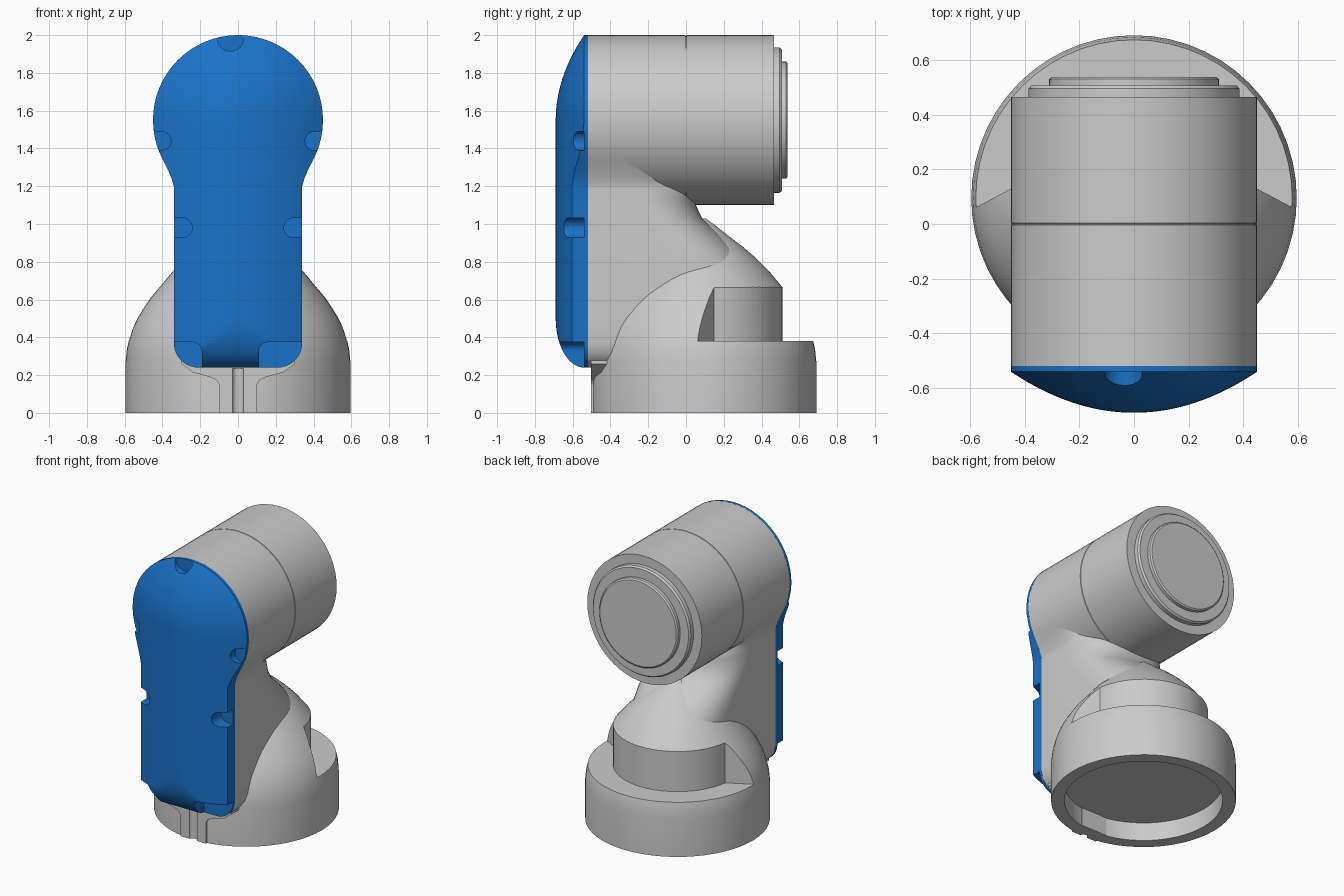
import bpy, bmesh, math

if "Cube" in bpy.data.objects:
    bpy.data.objects.remove(bpy.data.objects["Cube"])

CY = 0.095           # y of the base axis
R, ZC = 0.45, 1.55   # joint radius and height


def finish(bm, name):
    bmesh.ops.remove_doubles(bm, verts=bm.verts, dist=1e-5)
    bmesh.ops.recalc_face_normals(bm, faces=bm.faces)
    me = bpy.data.meshes.new(name)
    bm.to_mesh(me)
    bm.free()
    ob = bpy.data.objects.new(name, me)
    bpy.context.collection.objects.link(ob)
    return ob


def loft(name, rings, caps=True, wrap=False):
    bm = bmesh.new()
    vs = [[bm.verts.new(p) for p in r] for r in rings]
    n = len(rings[0])
    for a, b in zip(vs, vs[1:] + (vs[:1] if wrap else [])):
        for i in range(n):
            j = (i + 1) % n
            bm.faces.new((a[i], a[j], b[j], b[i]))
    if caps:
        bm.faces.new(vs[0])
        bm.faces.new(vs[-1])
    return finish(bm, name)


def lathe(name, profile, place, n=56):
    """profile of (radius, height), open ends are capped"""
    rings = [[place(r * math.cos(2 * math.pi * i / n), r * math.sin(2 * math.pi * i / n), h)
              for i in range(n)] for r, h in profile]
    return loft(name, rings)


def prism_xy(name, pts, z0, z1):
    return loft(name, [[(x, y, z) for x, y in pts] for z in (z0, z1)])


def prism_xz(name, pts, y0, y1):
    return loft(name, [[(x, y, z) for x, z in pts] for y in (y0, y1)])


def cut(ob, cutters):
    bpy.context.view_layer.objects.active = ob
    for c in cutters:
        c.hide_render = True
        m = ob.modifiers.new("cut", 'BOOLEAN')
        m.operation, m.solver, m.object = 'DIFFERENCE', 'EXACT', c
        bpy.ops.object.modifier_apply(modifier=m.name)


def smooth(ob, angle=30):
    bpy.ops.object.select_all(action='DESELECT')
    ob.select_set(True)
    bpy.context.view_layer.objects.active = ob
    bpy.ops.object.shade_smooth_by_angle(angle=math.radians(angle))


def interp(z, table):
    for a, b in zip(table, table[1:]):
        if z <= b[0]:
            t = max(0, (z - a[0]) / (b[0] - a[0]))
            return [p + (q - p) * t for p, q in zip(a[1:], b[1:])]
    return table[-1][1:]


def half_width(z):
    """keyhole outline shared by the cover and the column"""
    if z > 1.35:
        return math.sqrt(max(0, R * R - (z - ZC) ** 2))
    if z > 1.2:
        return 0.34 + 0.063 * ((z - 1.2) / 0.15) ** 1.3
    if z < 0.37:
        return 0.21 + math.sqrt(max(0, 0.13 ** 2 - (0.37 - z) ** 2))
    return 0.34


# round base with domed shoulder, hollow underneath
base = lathe("base_dome", [
    (0.51, 0.13), (0.51, 0), (0.595, 0), (0.595, 0.27), (0.588, 0.34), (0.576, 0.39),
    (0.557, 0.45), (0.533, 0.5), (0.502, 0.55), (0.462, 0.61), (0.415, 0.665),
    (0.345, 0.75), (0.275, 0.82), (0.205, 0.88), (0.12, 0.945), (0.05, 1.0), (0.01, 1.03)],
    lambda a, b, h: (a, CY + b, h))

# crescent shelf cut into the back of the dome
arc = [(0.415 * math.cos(math.radians(a)), CY + 0.415 * math.sin(math.radians(a)))
       for a in [7.5 + 165 * i / 28 for i in range(29)]]
shelf_cut = prism_xy("shelf_cutter", arc + [(-0.58, 0.06), (-0.8, -0.06), (-0.8, 0.9),
                                            (0.8, 0.9), (0.8, -0.06), (0.58, 0.06)], 0.38, 0.68)
# front pad with flared top, and a cable groove down the middle
half = [(0.1, 0), (0.1, 0.15), (0.115, 0.175), (0.15, 0.19), (0.24, 0.215), (0.3, 0.26), (0.3, 0.3)]
pad = prism_xz("front_pad", half + [(-x, z) for x, z in reversed(half)], -0.503, -0.4)
groove = lathe("groove_cutter", [(0.03, -0.1), (0.03, 0.235)], lambda a, b, h: (a, -0.51 + b, h), 16)
cut(base, [shelf_cut, groove])
cut(pad, [groove])

# column: flat sided at the front, tapering to a narrow waist at the back
shape = [(0.24, -0.2, 0.2), (0.6, 0.0, 0.35), (0.75, -0.03, 0.36), (0.87, -0.1, 0.26), (0.96, -0.17, 0.16),
         (1.03, -0.22, 0.085), (1.1, -0.27, 0.052), (1.17, -0.31, 0.045), (1.22, -0.32, 0.0), (1.4, -0.33, 0.0)]
rings = []
for z in [0.24, 0.245, 0.26, 0.28, 0.32, 0.37, 0.5, 0.6, 0.68, 0.75, 0.81, 0.87, 0.915, 0.96,
          1.0, 1.03, 1.07, 1.1, 1.14, 1.17, 1.2, 1.22, 1.26, 1.3, 1.35]:
    flat, back = interp(z, shape)
    w = half_width(z) * 0.999
    ring = [(-w, -0.52, z), (w, -0.52, z)]
    for i in range(25):
        t = math.pi * i / 24
        c, s = math.cos(t), math.sin(t)
        ring.append((w * math.copysign(abs(c) ** 0.85, c), flat + (back - flat) * s ** 0.85, z))
    rings.append(ring)
column = loft("column", rings)

# horizontal joint barrel with seam and stepped flange
barrel = lathe("joint_barrel", [
    (R, -0.52), (R, -0.003), (0.446, -0.002), (0.446, 0.002), (R, 0.003), (R, 0.465),
    (0.385, 0.465), (0.385, 0.495), (0.375, 0.507), (0.31, 0.507), (0.31, 0.53), (0.3, 0.538)],
    lambda a, b, h: (a, h, ZC + b))

# bulged cover plate
zs = [0.5 - 0.26 * math.cos(math.pi / 2 * i / 14) for i in range(15)]
zs += [0.7, 0.95, 1.2, 1.24, 1.28, 1.32, 1.36, 1.42, 1.48]
zs += [ZC + R * math.sin(math.pi / 2 * i / 16) for i in range(16)] + [ZC + R * 0.9997]
rings = []
for z in zs:
    w = half_width(z)
    ring = [(w, -0.52, z), (-w, -0.52, z)]
    foot = 0.02 + 0.15 * math.sqrt(max(0, 1 - (max(0, 0.5 - z) / 0.26) ** 2))
    for i in range(25):
        x = w * (i / 12 - 1)
        r2 = x * x + max(0, z - ZC) ** 2
        ring.append((x, -0.52 - min(foot, 0.02 + 0.15 * (1 - min(1, r2 / R ** 2))), z))
    rings.append(ring)
cover = loft("cover", rings)


def pocket(x, z, direction, r, reach=0.3):
    """D-shaped screw pocket, open towards direction (radians)"""
    pts = [(r * math.cos(t), r * math.sin(t)) for t in
           [math.pi / 2 + math.pi * i / 12 for i in range(13)]] + [(reach, -r), (reach, r)]
    c, s = math.cos(direction), math.sin(direction)
    return prism_xz("pocket_cutter", [(x + a * c - b * s, z + a * s + b * c) for a, b in pts], -0.8, -0.54)


def corner(x0, x1):
    """rounded corner pocket at the foot of the cover"""
    d = math.copysign(0.05, x1 - x0)
    pts = [(x0, 0.1), (x0, 0.325)] + [(x0 + d - d * math.cos(t), 0.325 + 0.05 * math.sin(t))
           for t in [math.pi / 12 * i for i in range(1, 7)]] + [(x1, 0.375), (x1, 0.1)]
    return prism_xz("corner_cutter", pts, -0.8, -0.54)


cutters = [pocket(-0.04, 1.985, math.pi / 2, 0.07), corner(0.11, 0.5), corner(-0.19, -0.5)]
cutters[0].scale.x = 1.0
for d, a in ((1, 0), (-1, math.pi)):
    cutters += [pocket(d * 0.295, 0.98, a, 0.052), pocket(d * 0.405, 1.44, a, 0.05)]
cut(cover, cutters)

blue = bpy.data.materials.new("cover_blue")
blue.diffuse_color = (0.01, 0.17, 0.58, 1)
blue.use_nodes = True
blue.node_tree.nodes["Principled BSDF"].inputs["Base Color"].default_value = blue.diffuse_color
cover.data.materials.clear()
cover.data.materials.append(blue)

for c in cutters + [shelf_cut, groove]:
    bpy.data.objects.remove(c)
for ob in (base, pad, column, barrel, cover):
    smooth(ob)
